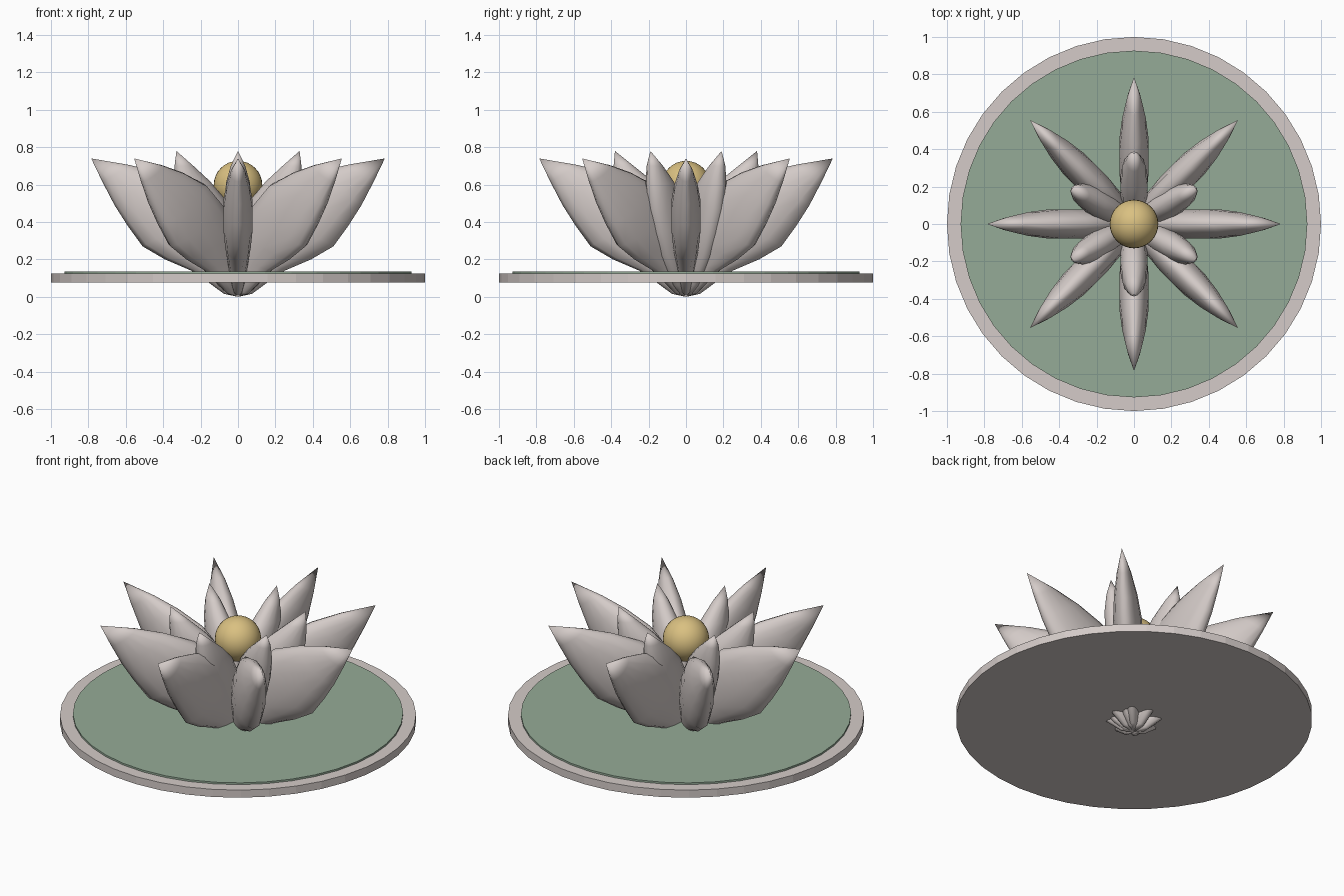
import bpy, bmesh, math

if "Cube" in bpy.data.objects:
    bpy.data.objects.remove(bpy.data.objects["Cube"])


def material(name, rgb):
    m = bpy.data.materials.new(name)
    m.diffuse_color = (*rgb, 1)
    m.use_nodes = True
    m.node_tree.nodes["Principled BSDF"].inputs["Base Color"].default_value = m.diffuse_color
    return m


BLUSH = material("pale blush", (0.66, 0.60, 0.58))
GREEN = material("sage green", (0.30, 0.41, 0.31))
GOLD = material("soft gold", (0.70, 0.53, 0.22))


def disk(name, radius, z0, z1, mat):
    bpy.ops.mesh.primitive_cylinder_add(vertices=40, radius=radius, depth=z1 - z0,
                                        location=(0, 0, (z0 + z1) / 2))
    ob = bpy.context.object
    ob.name = name
    ob.data.materials.append(mat)


def petal_mesh(name, stations, tip, sides=14):
    """Elliptical sections between an outer and an inner edge point (r, z)."""
    bm = bmesh.new()
    rings = []
    for (ro, zo), (ri, zi), w in stations:
        ring = []
        for k in range(sides):
            a = 2 * math.pi * k / sides
            f = 0.5 + 0.5 * math.cos(a)
            ring.append(bm.verts.new((ri + (ro - ri) * f, w * math.sin(a), zi + (zo - zi) * f)))
        rings.append(ring)
    base, end = bm.verts.new((0, 0, 0)), bm.verts.new((tip[0], 0, tip[1]))
    for k in range(sides):
        n = (k + 1) % sides
        bm.faces.new((base, rings[0][n], rings[0][k]))
        bm.faces.new((end, rings[-1][k], rings[-1][n]))
        for a, b in zip(rings, rings[1:]):
            bm.faces.new((a[k], a[n], b[n], b[k]))
    bmesh.ops.recalc_face_normals(bm, faces=bm.faces)
    for f in bm.faces:
        f.smooth = True
    me = bpy.data.meshes.new(name)
    bm.to_mesh(me)
    bm.free()
    me.materials.append(BLUSH)
    return me


def petal_ring(name, mesh, count, start):
    for i in range(count):
        ob = bpy.data.objects.new(f"{name}_{i + 1}", mesh)
        ob.rotation_euler.z = start + 2 * math.pi * i / count
        bpy.context.collection.objects.link(ob)


# Floating pad: pale rim with a thin green top
disk("pad_rim", 1.0, 0.077, 0.124, BLUSH)
disk("pad_top", 0.927, 0.12, 0.135, GREEN)

# Eight wide outer petals
outer = petal_mesh("outer_petal", [
    ((.075, .016), (0, .05), .025),
    ((.155, .075), (0, .14), .04),
    ((.25, .14), (0, .25), .055),
    ((.39, .20), (.03, .36), .07),
    ((.51, .27), (.12, .49), .08),
    ((.59, .38), (.25, .60), .08),
    ((.66, .49), (.42, .665), .065),
    ((.725, .615), (.58, .705), .04)], (.785, .74))
petal_ring("outer_petal", outer, 8, 0)

# Six upright inner petals
inner = petal_mesh("inner_petal", [
    ((.06, .015), (0, .04), .025),
    ((.12, .06), (0, .12), .04),
    ((.18, .13), (0, .22), .055),
    ((.25, .22), (.01, .33), .07),
    ((.31, .34), (.04, .44), .075),
    ((.36, .47), (.09, .53), .075),
    ((.383, .60), (.18, .62), .065),
    ((.387, .70), (.28, .70), .04)], (.38, .78))
petal_ring("inner_petal", inner, 6, math.radians(30))

# Golden centre
bpy.ops.mesh.primitive_uv_sphere_add(segments=32, ring_count=16, radius=0.13, location=(0, 0, 0.597))
heart = bpy.context.object
heart.name = "flower_centre"
heart.data.materials.append(GOLD)
bpy.ops.object.shade_smooth()
